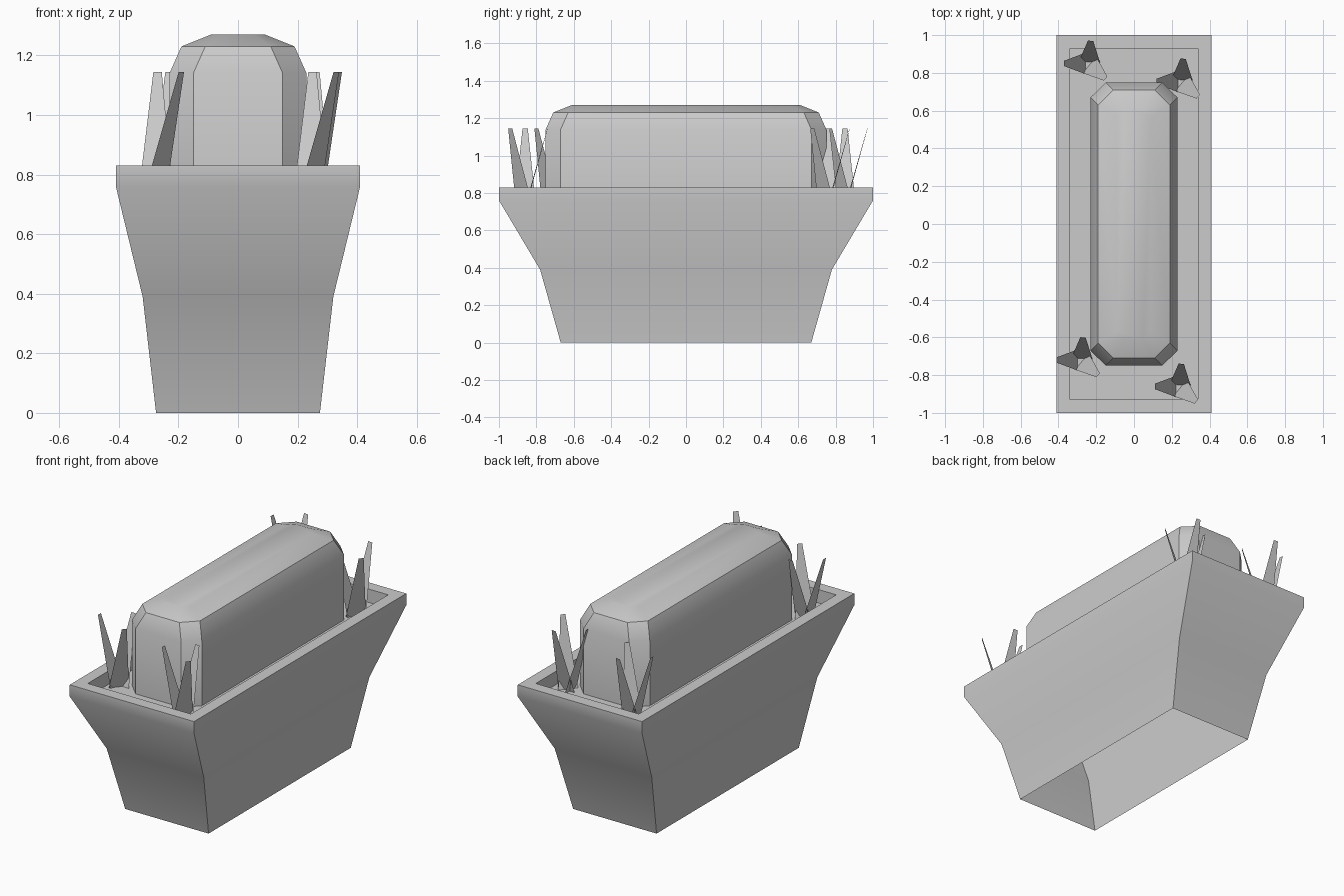
import bpy, bmesh, math
from mathutils import Vector

if "Cube" in bpy.data.objects:
    bpy.data.objects.remove(bpy.data.objects["Cube"])

SOIL_Z = 0.75


def make_object(name, bm, smooth=True):
    mesh = bpy.data.meshes.new(name)
    bm.to_mesh(mesh)
    bm.free()
    obj = bpy.data.objects.new(name, mesh)
    bpy.context.collection.objects.link(obj)
    if smooth:
        bpy.ops.object.select_all(action='DESELECT')
        obj.select_set(True)
        bpy.context.view_layer.objects.active = obj
        bpy.ops.object.shade_smooth_by_angle(angle=math.radians(38))
    return obj


def ring(x, y, z, c=0.0):
    """Counter-clockwise rectangle, with corners cut by c."""
    if c == 0:
        return [(x, -y, z), (x, y, z), (-x, y, z), (-x, -y, z)]
    return [(x, -y + c, z), (x, y - c, z), (x - c, y, z), (-x + c, y, z),
            (-x, y - c, z), (-x, -y + c, z), (-x + c, -y, z), (x - c, -y, z)]


def loft(name, rings, cap_top=False):
    bm = bmesh.new()
    loops = [[bm.verts.new(p) for p in r] for r in rings]
    n = len(loops[0])
    for a, b in zip(loops, loops[1:]):
        for i in range(n):
            j = (i + 1) % n
            bm.faces.new((a[i], a[j], b[j], b[i]))
    if cap_top:
        bm.faces.new(loops[-1])
    return make_object(name, bm)


# Planter shell, open underneath, with a flat rim and recessed soil
loft("planter", [ring(0.275, 0.67, 0), ring(0.32, 0.78, 0.39),
                 ring(0.41, 1.0, 0.76), ring(0.41, 1.0, 0.83),
                 ring(0.34, 0.93, 0.83), ring(0.34, 0.93, SOIL_Z)], cap_top=True)

# Clipped hedge with cut corners and a softly crowned top
loft("hedge", [ring(0.23, 0.75, SOIL_Z, 0.08), ring(0.23, 0.75, 1.14, 0.08),
               ring(0.19, 0.71, 1.23, 0.08), ring(0.09, 0.61, 1.27, 0.04)], cap_top=True)


# Grass tufts: three flat tapered blades leaning outwards
BLADES = [(180, (-0.13, 0.0)), (87, (0.01, 0.12)), (-40, (0.09, -0.08))]


def tuft(name, cx, cy):
    bm = bmesh.new()
    for angle, (tx, ty) in BLADES:
        a = math.radians(angle)
        out = Vector((math.cos(a), math.sin(a), 0))
        side = Vector((-out.y, out.x, 0))
        tip = Vector((cx + tx, cy + ty, 1.145))
        base = tip - out * 0.112
        base.z = SOIL_Z
        bm.faces.new([bm.verts.new(p) for p in (
            base - side * 0.056, base + side * 0.056,
            tip + side * 0.014, tip - side * 0.014)])
    make_object(name, bm, smooth=False)


for i, (x, y) in enumerate([(-0.28, -0.72), (0.24, -0.86), (-0.24, 0.85), (0.25, 0.755)]):
    tuft(f"grass_tuft_{i + 1}", x, y)
